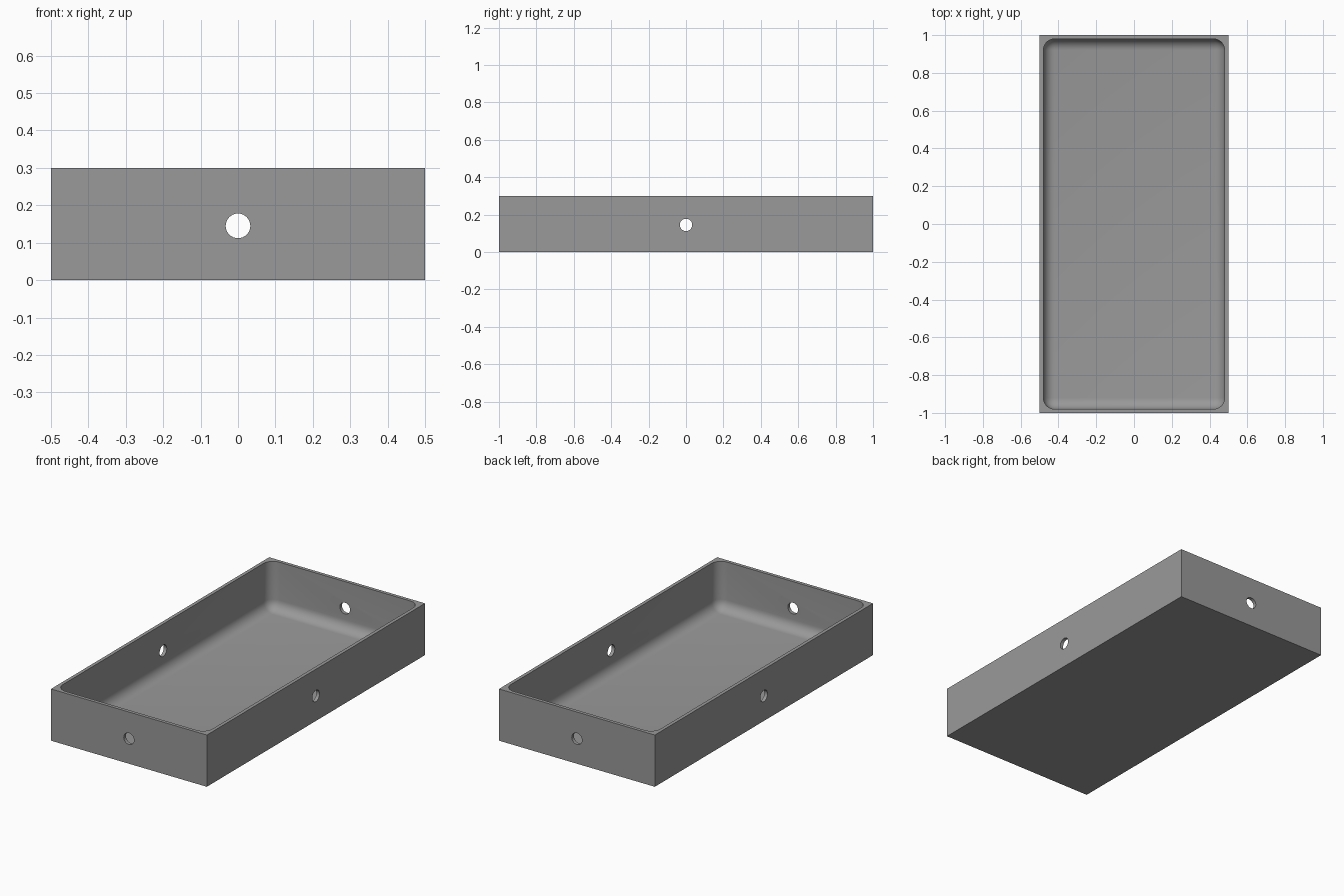
import bpy, bmesh, math
from mathutils import Matrix

if "Cube" in bpy.data.objects:
    bpy.data.objects.remove(bpy.data.objects["Cube"])

W, L, H = 1.0, 2.0, 0.30           # outer size
WALL, FILLET = 0.02, 0.06          # wall thickness, inner rounding
HOLE_R, HOLE_Z = 0.033, 0.145      # side holes

grey = bpy.data.materials.new("grey")
grey.diffuse_color = (0.32, 0.32, 0.32, 1)
grey.use_nodes = True
grey.node_tree.nodes["Principled BSDF"].inputs["Base Color"].default_value = grey.diffuse_color


def make_object(name, bm):
    mesh = bpy.data.meshes.new(name)
    bm.to_mesh(mesh)
    bm.free()
    mesh.materials.append(grey)
    obj = bpy.data.objects.new(name, mesh)
    bpy.context.collection.objects.link(obj)
    return obj


def box(sx, sy, z0, z1):
    bm = bmesh.new()
    m = Matrix.Translation((0, 0, (z0 + z1) / 2)) @ Matrix.Diagonal((sx, sy, z1 - z0, 1))
    bmesh.ops.create_cube(bm, size=1, matrix=m)
    return bm


# Outer block
tray = make_object("tray", box(W, L, 0, H))

# Rounded cavity, open at the top
bm = box(W - 2 * WALL, L - 2 * WALL, WALL, 2 * H)
bmesh.ops.bevel(bm, geom=bm.edges[:], offset=FILLET, segments=8,
                profile=0.5, affect='EDGES')
cutters = [make_object("cavity_cutter", bm)]

# Holes through the middle of opposite walls
for name, axis, length in (("end_hole_cutter", 'X', L), ("side_hole_cutter", 'Y', W)):
    bm = bmesh.new()
    m = Matrix.Translation((0, 0, HOLE_Z)) @ Matrix.Rotation(math.pi / 2, 4, axis)
    bmesh.ops.create_cone(bm, cap_ends=True, segments=32, radius1=HOLE_R,
                          radius2=HOLE_R, depth=length + 0.2, matrix=m)
    cutters.append(make_object(name, bm))

# Cut and smooth
bpy.context.view_layer.objects.active = tray
tray.select_set(True)
for cutter in cutters:
    mod = tray.modifiers.new(cutter.name, 'BOOLEAN')
    mod.operation = 'DIFFERENCE'
    mod.solver = 'EXACT'
    mod.object = cutter
    bpy.ops.object.modifier_apply(modifier=mod.name)
    bpy.data.objects.remove(cutter)
bpy.ops.object.shade_smooth_by_angle(angle=math.radians(30))
